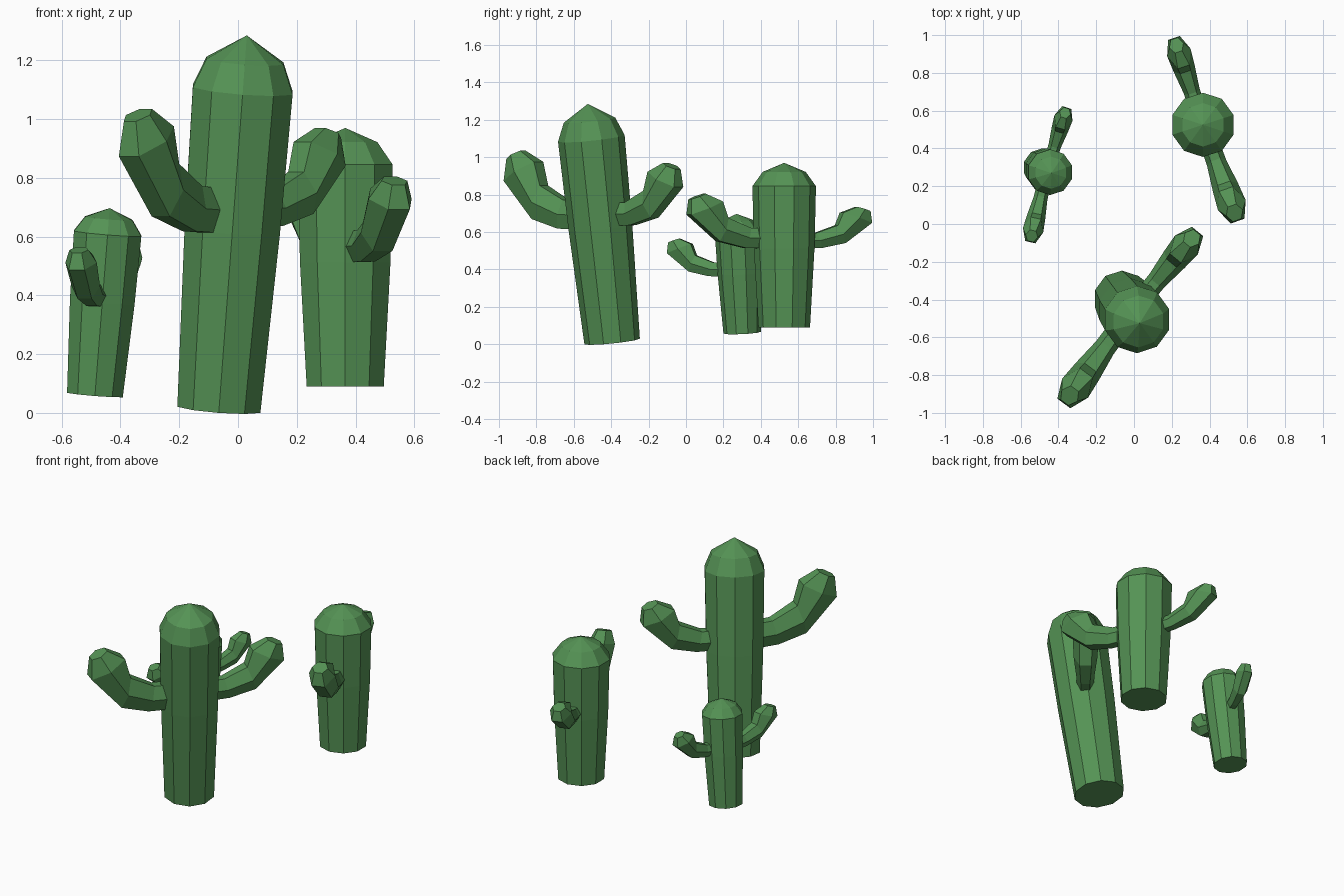
import bpy, bmesh, math
from mathutils import Vector

if "Cube" in bpy.data.objects:
    bpy.data.objects.remove(bpy.data.objects["Cube"])

green = bpy.data.materials.new("cactus_green")
green.diffuse_color = (0.09, 0.29, 0.09, 1)
green.use_nodes = True
green.node_tree.nodes["Principled BSDF"].inputs["Base Color"].default_value = green.diffuse_color


def loft(name, rings, tip=None):
    """Skin a list of vertex rings, with a flat end or a pointed tip."""
    bm = bmesh.new()
    loops = [[bm.verts.new(p) for p in ring] for ring in rings]
    n = len(loops[0])
    for a, b in zip(loops, loops[1:]):
        for i in range(n):
            j = (i + 1) % n
            bm.faces.new((a[i], a[j], b[j], b[i]))
    bm.faces.new(loops[0][::-1])
    if tip is None:
        bm.faces.new(loops[-1])
    else:
        apex = bm.verts.new(tip)
        for i in range(n):
            bm.faces.new((loops[-1][i], loops[-1][(i + 1) % n], apex))
    bmesh.ops.recalc_face_normals(bm, faces=bm.faces)
    mesh = bpy.data.meshes.new(name)
    bm.to_mesh(mesh)
    bm.free()
    mesh.materials.append(green)
    bpy.context.collection.objects.link(bpy.data.objects.new(name, mesh))


def trunk(name, base, apex, profile):
    """Ten-sided trunk along a leaning axis; profile = (fraction, radius)."""
    base, apex = Vector(base), Vector(apex)
    rot = Vector((0, 0, 1)).rotation_difference(apex - base)
    rings = []
    for f, r in profile:
        c = base.lerp(apex, f)
        angles = [math.pi / 2 + math.tau * i / 10 for i in range(10)]
        rings.append([c + rot @ Vector((r * math.cos(a), r * math.sin(a), 0)) for a in angles])
    loft(name, rings, apex)


# Arm side outline: lower (u, v), upper (u, v), half-width factor
ARM = [((0.10, 0.00), (0.10, 0.36), 0.65),
       ((0.42, 0.02), (0.36, 0.38), 0.68),
       ((0.69, 0.14), (0.60, 0.56), 0.90),
       ((0.99, 0.62), (0.66, 0.86), 1.00),
       ((0.98, 0.90), (0.83, 1.00), 0.60)]


def arm(name, start, end, z0, z1, width):
    """Six-sided upturned arm from the trunk axis to a plan end point."""
    start, end = Vector((*start, 0)), Vector((*end, 0))
    side = (end - start).normalized().cross(Vector((0, 0, 1)))

    def place(p):
        q = start.lerp(end, p[0])
        q.z = z0 + p[1] * (z1 - z0)
        return q

    rings = []
    for low, up, w in ARM:
        lo, hi, h = place(low), place(up), side * w * width
        mid = (lo + hi) / 2
        rings.append([lo - h / 2, lo + h / 2, mid + h, hi + h / 2, hi - h / 2, mid - h])
    loft(name, rings)


# Large leaning cactus
trunk("large_trunk", (-0.065, -0.395, 0.015), (0.03, -0.525, 1.285),
      [(0, 0.149), (0.48, 0.171), (0.855, 0.179), (0.932, 0.138)])
arm("large_front_arm", (-0.015, -0.465), (-0.375, -0.955), 0.61, 1.035, 0.085)
arm("large_back_arm", (-0.015, -0.465), (0.34, -0.035), 0.63, 0.97, 0.078)

# Medium upright cactus
trunk("medium_trunk", (0.365, 0.525, 0.09), (0.365, 0.525, 0.97),
      [(0, 0.138), (0.48, 0.162), (0.858, 0.170), (0.945, 0.115)])
arm("medium_back_arm", (0.365, 0.525), (0.21, 0.99), 0.51, 0.735, 0.065)
arm("medium_front_arm", (0.365, 0.525), (0.55, 0.01), 0.51, 0.805, 0.078)

# Small leaning cactus
trunk("small_trunk", (-0.487, 0.30, 0.062), (-0.437, 0.27, 0.697),
      [(0, 0.100), (0.5, 0.116), (0.865, 0.121), (0.945, 0.085)])
arm("small_back_arm", (-0.46, 0.285), (-0.355, 0.62), 0.38, 0.58, 0.05)
arm("small_front_arm", (-0.46, 0.285), (-0.55, -0.10), 0.36, 0.565, 0.055)
